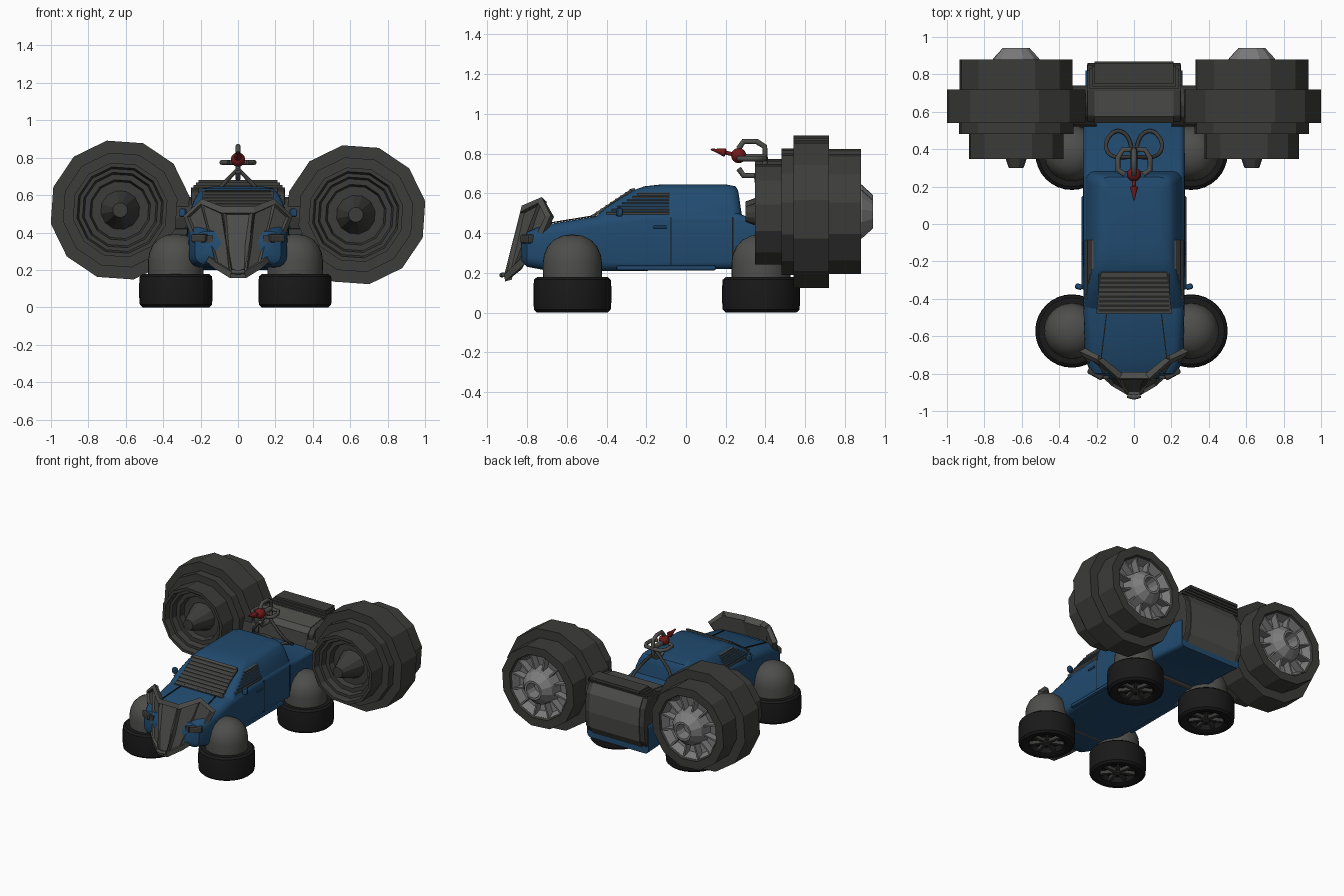
import bpy, bmesh
from math import sin, cos, pi, radians, atan2, hypot
from mathutils import Vector

if "Cube" in bpy.data.objects:
    bpy.data.objects.remove(bpy.data.objects["Cube"])

def material(name, col):
    m = bpy.data.materials.new(name)
    m.diffuse_color = (*col, 1)
    m.use_nodes = True
    m.node_tree.nodes["Principled BSDF"].inputs["Base Color"].default_value = m.diffuse_color
    return m

BLUE = material("blue_paint", (0.015, 0.07, 0.16))
DARK = material("dark_metal", (0.045, 0.045, 0.043))
MID = material("mid_metal", (0.075, 0.075, 0.07))
LIGHT = material("light_metal", (0.2, 0.2, 0.2))
BLACK = material("rubber", (0.01, 0.01, 0.01))
RED = material("red_paint", (0.16, 0.01, 0.01))

def finish(name, bm, mat, smooth=False, bevel=0):
    bmesh.ops.remove_doubles(bm, verts=bm.verts, dist=1e-5)
    me = bpy.data.meshes.new(name)
    bm.to_mesh(me)
    bm.free()
    ob = bpy.data.objects.new(name, me)
    bpy.context.collection.objects.link(ob)
    me.materials.append(mat)
    if bevel:
        b = ob.modifiers.new("bevel", 'BEVEL')
        b.width, b.segments = bevel, 2
    if smooth:
        bpy.ops.object.select_all(action='DESELECT')
        bpy.context.view_layer.objects.active = ob
        ob.select_set(True)
        bpy.ops.object.shade_smooth_by_angle(angle=radians(35))
    return ob

def loft(name, rings, mat, smooth=True, caps=True, bevel=0):
    bm = bmesh.new()
    vs = [[bm.verts.new(p) for p in r] for r in rings]
    n = len(vs[0])
    for a, b in zip(vs, vs[1:]):
        for i in range(n):
            j = (i + 1) % n
            bm.faces.new((a[i], a[j], b[j], b[i]))
    if caps:
        bm.faces.new(vs[0])
        bm.faces.new(vs[-1])
    bmesh.ops.remove_doubles(bm, verts=bm.verts, dist=1e-5)
    bmesh.ops.recalc_face_normals(bm, faces=bm.faces)
    return finish(name, bm, mat, smooth, bevel)

def lathe(name, prof, loc, mat, axis='Z', n=32, phase=0.0, smooth=True):
    rings = []
    for r, t in prof:
        ang = [phase + 2 * pi * i / n for i in range(n)]
        rings.append([(r * cos(a), t, r * sin(a)) if axis == 'Y' else (r * cos(a), r * sin(a), t) for a in ang])
    ob = loft(name, rings, mat, smooth, caps=False)
    ob.location = loc
    return ob

def box(name, c, s, mat, rot=(0, 0, 0), bevel=0):
    bm = bmesh.new()
    bmesh.ops.create_cube(bm, size=1)
    bmesh.ops.scale(bm, vec=s, verts=bm.verts)
    ob = finish(name, bm, mat, bevel=bevel)
    ob.location, ob.rotation_euler = c, rot
    return ob

def tube(name, pts, r, mat, smooth_path=True):
    cu = bpy.data.curves.new(name, 'CURVE')
    cu.dimensions, cu.bevel_depth, cu.bevel_resolution, cu.use_fill_caps = '3D', r, 2, True
    sp = cu.splines.new('NURBS' if smooth_path else 'POLY')
    sp.points.add(len(pts) - 1)
    for p, q in zip(sp.points, pts):
        p.co = (*q, 1)
    if smooth_path:
        sp.use_endpoint_u, sp.order_u = True, 3
    ob = bpy.data.objects.new(name, cu)
    bpy.context.collection.objects.link(ob)
    cu.materials.append(mat)

def rounded(u0, u1, v0, v1, r):
    pts = []
    for k, (cu, cv) in enumerate([(u1 - r, v1 - r), (u0 + r, v1 - r), (u0 + r, v0 + r), (u1 - r, v0 + r)]):
        for i in range(5):
            a = k * pi / 2 + i * pi / 8
            pts.append((cu + r * cos(a), cv + r * sin(a)))
    return pts

# lower body: sections along y (y, half width, bottom, top, corner radius)
secs = [(-.83, .17, .26, .35, .03), (-.80, .23, .23, .405, .05), (-.72, .262, .215, .44, .06),
        (-.45, .27, .21, .485, .05), (-.2, .272, .21, .505, .04), (.25, .272, .22, .505, .04),
        (.30, .272, .22, .485, .03), (.54, .27, .22, .48, .03), (.56, .265, .22, .45, .03), (.82, .258, .2, .42, .03)]
loft("truck_body", [[(x, y, z) for x, z in rounded(-w, w, b, t, r)] for y, w, b, t, r in secs], BLUE)

# cab: sections along z (z, front, back, half width)
cab = [(.47, -.47, .285, .264), (.53, -.40, .275, .25), (.58, -.325, .268, .23), (.615, -.265, .262, .21),
       (.635, -.21, .25, .19), (.645, -.12, .2, .14)]
loft("cab", [[(x, y, z) for x, y in rounded(-w, w, f, b, .05)] for z, f, b, w in cab], BLUE)

# windscreen slats
A, B = Vector((0, -.465, .488)), Vector((0, -.27, .618))
slope = atan2(B.z - A.z, B.y - A.y)
for i in range(9):
    c = A.lerp(B, i / 8)
    box("windscreen_slat", c, (.40 - .045 * i / 8, .026, .012), MID, (slope - .35, 0, 0))
box("windscreen_pane", A.lerp(B, .5), (.38, .23, .012), DARK, (slope, 0, 0))

for s in (-1, 1):
    # side window slats, door seams, handle, mirror
    for i in range(7):
        z = .5 + i * .016
        f, x = -.40 + i * .026, .259 - (z - .49) * .36
        box("window_slat", (s * x, (f - .085) / 2, z), (.012, -.085 - f, .011), MID, (0, s * .3, 0))
    for y in (-.075, .235):
        box("door_seam", (s * .2715, y, .36), (.004, .006, .24), BLACK)
    box("sill_step", (s * .265, -.1, .225), (.03, .5, .025), BLUE, bevel=.008)
    box("door_handle", (s * .274, -.13, .43), (.012, .07, .014), BLUE, bevel=.004)
    box("wing_mirror", (s * .295, -.335, .505), (.04, .03, .045), BLUE, (0, 0, s * .3), .01)
    # hood and lamp details
    box("hood_seam", (s * .16, -.59, .466), (.006, .24, .006), BLACK, (.16, 0, s * .12))
    box("head_lamp", (s * .2, -.79, .37), (.09, .06, .045), DARK, (0, 0, s * .5), .01)

# hover wheels lying flat, with domed housings
tyre = [(0, .05), (.115, .05), (.125, .012), (.145, 0), (.178, 0), (.193, .014), (.196, .05), (.196, .13),
        (.193, .165), (.178, .178), (0, .178)]
dome = [(.148, .17), (.149, .25), (.143, .29), (.125, .332), (.095, .365), (.05, .387), (0, .393)]
for y in (-.572, .378):
    for x in (-.332, .305):
        lathe("hover_wheel", tyre, (x, y, 0), BLACK)
        lathe("wheel_dome", dome, (x, y, 0), MID)
        lathe("wheel_hub", [(0, .012), (.025, .012), (.032, .05)], (x, y, 0), DARK)
        for k in range(7):
            a = 2 * pi * k / 7
            box("wheel_spoke", (x + .07 * cos(a), y + .07 * sin(a), .03), (.1, .022, .025), DARK, (0, 0, a))
    lathe("axle", [(0, -.3), (.04, -.3), (.04, .3), (0, .3)], (0, y, .25), MID).rotation_euler = (0, pi / 2, 0)

# turbines: twelve flat sides
shell = [(0, .30), (.04, .30), (.058, .35), (.105, .47), (.155, .47), (.165, .43), (.195, .43), (.205, .39),
         (.225, .39), (.235, .348), (.257, .348), (.257, .48), (.312, .48), (.312, .54), (.378, .54),
         (.378, .72), (.308, .72), (.308, .88), (.245, .88), (.235, .80)]
nozzle = [(.236, .865), (.21, .81), (.14, .80), (.125, .885), (.072, .942), (.056, .942), (.045, .86), (0, .86)]
for x, z in ((-.63, .52), (.63, .495)):
    lathe("turbine_shell", shell, (x, 0, z), DARK, 'Y', 12, radians(11), False)
    lathe("turbine_nozzle", nozzle, (x, 0, z), LIGHT, 'Y', 12, radians(11), False)
    for k in range(12):
        a = radians(11 + 30 * k)
        box("nozzle_vane", (x + .18 * cos(a), .835, z + .18 * sin(a)), (.11, .055, .012), LIGHT, (0, -a, 0))

# engine block between the turbines, with stepped top plates
prof = [(.545, .25), (.545, .58), (.58, .615), (.72, .635), (.81, .62), (.85, .55), (.862, .42), (.85, .3), (.81, .235)]
loft("engine_block", [[(x, y, z) for y, z in prof] for x in (-.25, .25)], DARK, False, bevel=.008)
loft("block_panel", [[(x, .70 + (y - .70) * 1.04, .43 + (z - .43) * 1.025) for y, z in prof] for x in (-.21, .21)], MID, False)
for i in range(4):
    box("top_plate", (0, .765 + .013 * i, .63 + .014 * i), (.5 - .026 * i, .11, .02), DARK)
for s in (-1, 1):
    lathe("turbine_mount", [(0, -.1), (.11, -.1), (.11, .1), (0, .1)], (s * .3, .63, .48), DARK, n=12,
          smooth=False).rotation_euler = (0, pi / 2, 0)

# front ram plate: five recessed panels
half = [((.09, -.835, .505), (.035, -.915, .19)), ((.2, -.745, .552), (.12, -.865, .24)), ((.272, -.71, .485), (.2, -.79, .31))]
cols = [[Vector((-p[0], p[1], p[2])) for p in c] for c in reversed(half)] + [[Vector(p) for p in c] for c in half]
bm = bmesh.new()
vs = [[bm.verts.new(p) for p in c] for c in cols]
fs = [bm.faces.new((a[0], a[1], b[1], b[0])) for a, b in zip(vs, vs[1:])]
bmesh.ops.inset_individual(bm, faces=fs, thickness=.018, depth=0)
bmesh.ops.inset_individual(bm, faces=fs, thickness=.006, depth=-.018)
ram = finish("ram_plate", bm, MID)
so = ram.modifiers.new("thick", 'SOLIDIFY')
so.thickness, so.offset = .035, -1
tube("ram_ridge", [(-.035, -.918, .19), (.0, -.928, .188), (.035, -.918, .19)], .012, MID, False)
for s in (-1, 1):
    box("ram_bracket", (s * .15, -.77, .36), (.03, .12, .05), DARK)

# roof gun: red core and barrel, grey claws and legs
bm = bmesh.new()
bmesh.ops.create_uvsphere(bm, u_segments=20, v_segments=12, radius=.038)
finish("gun_core", bm, RED, True).location = (0, .265, .79)
lathe("gun_barrel", [(0, -.145), (.005, -.14), (.008, -.12), (.022, -.07), (.01, -.065), (.01, 0), (0, 0)],
      (0, .265, .79), RED, 'Y', 16).rotation_euler = (-.22, 0, 0)
lathe("gun_hub", [(0, .03), (.018, .03), (.018, .14), (0, .14)], (0, .265, .78), MID, 'Y', 12)
for k in range(4):
    a = k * pi / 2
    tube("gun_claw", [(r * cos(a), y, .775 + r * sin(a)) for r, y in
                      ((0, .398), (.06, .396), (.086, .355), (.086, .29), (.05, .265))], .014, MID, False)
for s in (-1, 1):
    tube("gun_leg", [(0, .36, .74), (s * .05, .355, .69), (s * .13, .36, .6), (s * .16, .43, .53),
                     (s * .1, .51, .5), (s * .02, .47, .49), (s * .01, .38, .485)], .011, DARK)
